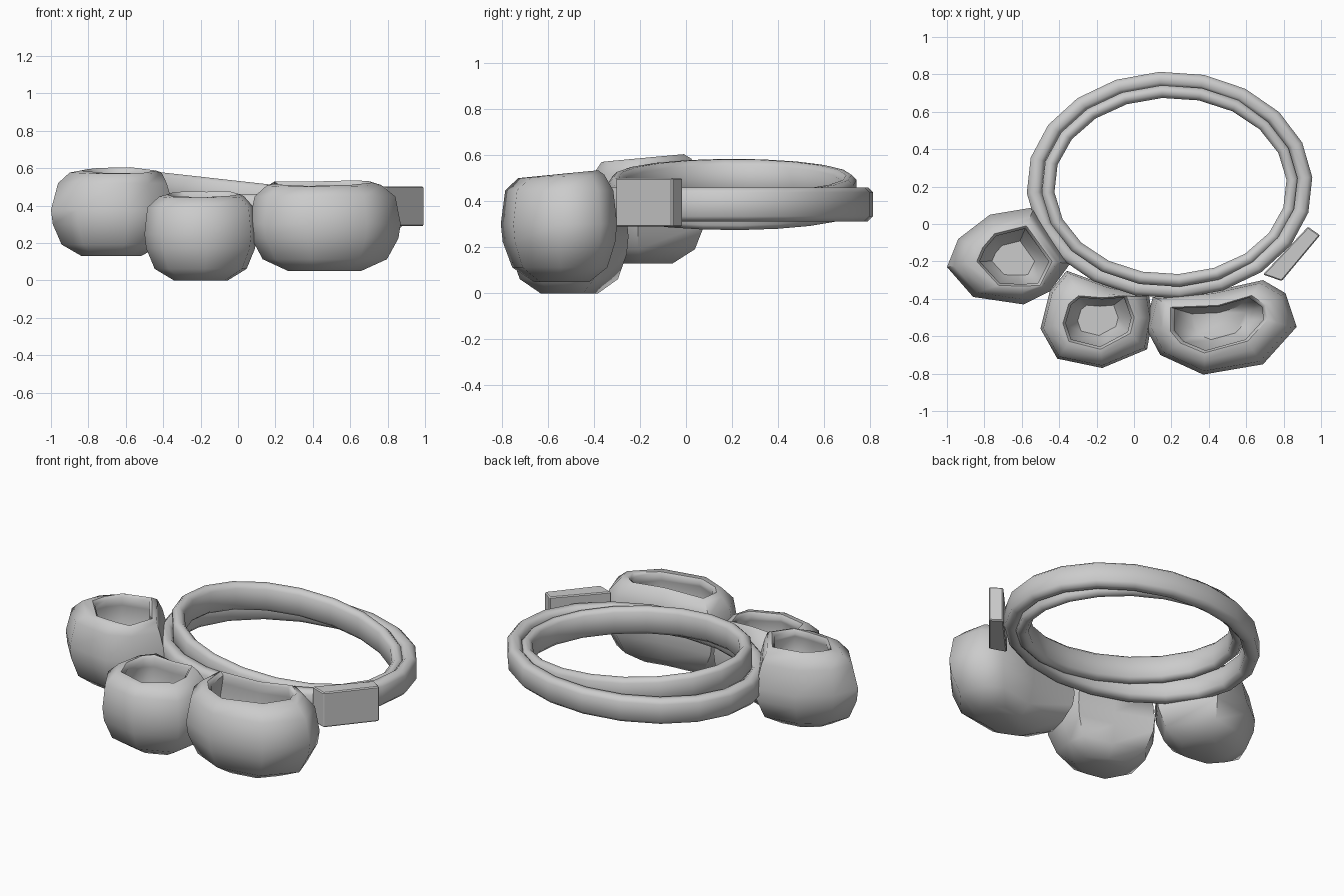
import bpy, bmesh
from math import cos, sin, radians, tau
from mathutils import Vector

if "Cube" in bpy.data.objects:
    bpy.data.objects.remove(bpy.data.objects["Cube"])


def finish(name, bm, angle):
    bmesh.ops.recalc_face_normals(bm, faces=bm.faces)
    me = bpy.data.meshes.new(name)
    bm.to_mesh(me)
    bm.free()
    ob = bpy.data.objects.new(name, me)
    bpy.context.collection.objects.link(ob)
    bpy.ops.object.select_all(action='DESELECT')
    ob.select_set(True)
    bpy.context.view_layer.objects.active = ob
    bpy.ops.object.shade_smooth_by_angle(angle=radians(angle))
    return ob


def bridge(bm, a, b):
    n = len(a)
    for i in range(n):
        j = (i + 1) % n
        bm.faces.new((a[i], a[j], b[j], b[i]))


# Belt straps: chamfered band swept round an ellipse, optionally sloping along x
def strap(name, cx, cy, rx, ry, z, slope, thick, height, segs=20):
    h, c = height / 2, 0.022
    section = [(0, -h + c), (0, h - c), (-c, h), (-thick + c, h),
               (-thick, h - c), (-thick, -h + c), (-thick + c, -h), (-c, -h)]
    bm = bmesh.new()
    rings = []
    for i in range(segs):
        a = tau * i / segs + radians(4)
        ring = []
        for d, dz in section:
            x, y = (rx + d) * cos(a), (ry + d) * sin(a)
            ring.append(bm.verts.new((cx + x, cy + y, z + slope * x + dz)))
        rings.append(ring)
    for i in range(segs):
        bridge(bm, rings[i], rings[(i + 1) % segs])
    finish(name, bm, 60)


strap("lower_strap", 0.19, 0.208, 0.765, 0.607, 0.387, 0.0, 0.08, 0.148)
strap("upper_strap", 0.195, 0.203, 0.69, 0.54, 0.43, -0.112, 0.068, 0.16)

# Buckle block, slightly tapered in plan
bm = bmesh.new()
plan = [(0.69, -0.27), (0.79, -0.305), (0.995, -0.06), (0.93, -0.015)]
low, high = [[bm.verts.new((x, y, z)) for x, y in plan] for z in (0.29, 0.502)]
bridge(bm, low, high)
bm.faces.new(low)
bm.faces.new(high)
bmesh.ops.bevel(bm, geom=bm.edges[:], offset=0.006, segments=1, affect='EDGES')
finish("buckle", bm, 30)


# Open pouches: plan outline lofted upward, over the shoulder and into the mouth
def pouch(name, outline, mouth, z0, z1, shoulder=0.93):
    out = [Vector(p) for p in outline]
    mou = [Vector(p) for p in mouth]
    co = sum(out, Vector((0, 0))) / len(out)
    cm = sum(mou, Vector((0, 0))) / len(mou)
    ys = [p.y for p in mou]
    H = z1 - z0
    bm = bmesh.new()

    def ring(scale, h, blend=0.0, dip=0.0):
        vs = []
        for o, m in zip(out, mou):
            p = (co + (o - co) * scale).lerp(cm + (m - cm) * scale, blend)
            front = (max(ys) - m.y) / (max(ys) - min(ys))
            vs.append(bm.verts.new((p.x, p.y, z0 + H * h - dip * front)))
        return vs

    rings = [ring(0.48, 0.0), ring(0.82, 0.13), ring(0.97, 0.36), ring(1.0, 0.52),
             ring(shoulder, 0.82), ring(0.97, 0.96, 0.55, 0.015),
             ring(1.06, 1.0, 1.0, 0.03), ring(0.97, 0.97, 1.0, 0.04),
             ring(1.0, 0.85, 1.0), ring(1.08, 0.65, 1.0), ring(0.6, 0.3, 1.0)]
    for a, b in zip(rings, rings[1:]):
        bridge(bm, a, b)
    bm.faces.new(rings[0])
    bm.faces.new(rings[-1])
    finish(name, bm, 60)


pouch("left_pouch",
      [(-1.0, -.23), (-.86, -.39), (-.59, -.43), (-.45, -.36),
       (-.34, -.21), (-.53, .09), (-.77, .05), (-.94, -.08)],
      [(-.83, -.20), (-.72, -.32), (-.60, -.325), (-.51, -.32),
       (-.45, -.20), (-.58, -.02), (-.74, -.06), (-.80, -.13)], 0.13, 0.605, 0.88)
pouch("middle_pouch",
      [(-.50, -.56), (-.41, -.72), (-.17, -.77), (.07, -.67),
       (.10, -.50), (.08, -.38), (-.14, -.33), (-.36, -.25), (-.45, -.36)],
      [(-.37, -.53), (-.34, -.62), (-.18, -.66), (-.03, -.58),
       (-.01, -.50), (-.05, -.39), (-.17, -.40), (-.29, -.39), (-.34, -.43)], 0.0, 0.475, 0.95)
pouch("right_pouch",
      [(.06, -.55), (.14, -.70), (.37, -.805), (.69, -.75), (.87, -.55),
       (.81, -.37), (.69, -.30), (.42, -.36), (.10, -.39)],
      [(.21, -.57), (.26, -.63), (.38, -.68), (.60, -.62), (.70, -.51),
       (.69, -.44), (.62, -.39), (.45, -.44), (.21, -.45)], 0.05, 0.535)
